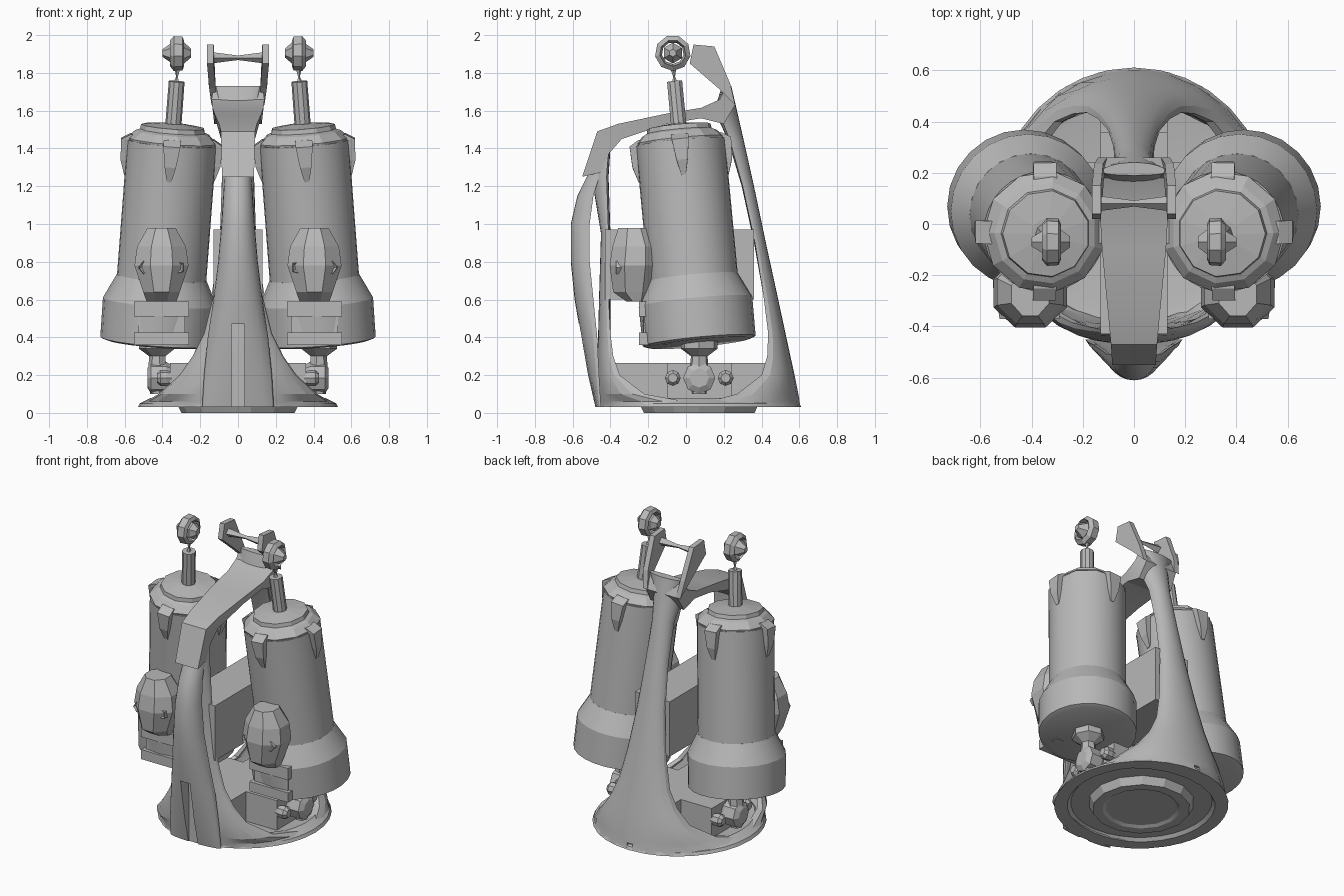
import bpy
import bmesh
import math
from mathutils import Vector, Matrix

if "Cube" in bpy.data.objects:
    bpy.data.objects.remove(bpy.data.objects["Cube"])

grey = bpy.data.materials.new("plain_grey")
grey.use_nodes = True
colour = (0.48, 0.48, 0.48, 1)
grey.diffuse_color = colour
grey.node_tree.nodes["Principled BSDF"].inputs["Base Color"].default_value = colour


def loft(name, rings, side=1, caps=True, smooth=True):
    """Skin a list of equal-length point rings; side=-1 mirrors in x."""
    bm = bmesh.new()
    rows = [[bm.verts.new((p[0] * side, p[1], p[2])) for p in ring] for ring in rings]
    n = len(rows[0])
    for a, b in zip(rows, rows[1:]):
        for i in range(n):
            j = (i + 1) % n
            bm.faces.new((a[i], a[j], b[j], b[i]))
    if caps:
        bm.faces.new(rows[0])
        bm.faces.new(rows[-1])
    bmesh.ops.remove_doubles(bm, verts=bm.verts, dist=0.0005)
    bmesh.ops.recalc_face_normals(bm, faces=bm.faces)
    mesh = bpy.data.meshes.new(name)
    bm.to_mesh(mesh)
    bm.free()
    mesh.materials.append(grey)
    ob = bpy.data.objects.new(name, mesh)
    bpy.context.collection.objects.link(ob)
    if smooth:
        bpy.ops.object.select_all(action='DESELECT')
        ob.select_set(True)
        bpy.context.view_layer.objects.active = ob
        bpy.ops.object.shade_smooth_by_angle(angle=math.radians(20))
    return ob


def circle(r, z, n, ry=None, c=(0, 0), turn=0.0):
    angles = [2 * math.pi * (i + turn) / n for i in range(n)]
    return [Vector((c[0] + r * math.cos(a), c[1] + (ry or r) * math.sin(a), z)) for a in angles]


def lathe(name, profile, mat, side=1, n=12, caps=True, smooth=True):
    rings = [[mat @ p for p in circle(r, z, n)] for r, z in profile]
    return loft(name, rings, side, caps, smooth)


def rect(x0, x1, y0, y1, z):
    return [(x0, y0, z), (x1, y0, z), (x1, y1, z), (x0, y1, z)]


def box(name, x, y, z, side=1):
    return loft(name, [rect(*x, *y, h) for h in z], side, smooth=False)


def cut(ob, x, y, z):
    """Notch an object with a hidden box."""
    cutter = box(ob.name + "_cutter", x, y, z)
    cutter.hide_render = True
    cutter.hide_viewport = True
    mod = ob.modifiers.new("notch", 'BOOLEAN')
    mod.operation = 'DIFFERENCE'
    mod.object = cutter


def strut(name, rows, steps=12):
    """Curved shell: rows hold z, half width, outer y, inner y, edge y."""
    rings = []
    for z, w, yo, yi, ye in rows:
        angles = [math.pi * (i / steps - 0.5) for i in range(steps + 1)]
        outer = [(w * math.sin(a), yo + (ye - yo) * (1 - math.cos(a)), z) for a in angles]
        inner = [(0.9 * w * math.sin(a), yi + (ye - yi) * (1 - math.cos(a)), z)
                 for a in reversed(angles)]
        rings.append(outer + inner)
    return loft(name, rings)


# Round base with a stepped underside
C = (0, 0.07)
loft("base_dish", [circle(r, z, 32, r * 1.02, C) for r, z in
                   ((0.36, 0.05), (0.43, 0.05), (0.45, 0.03), (0.53, 0.03), (0.52, 0.05),
                    (0.46, 0.08), (0.4, 0.065))])
loft("base_foot", [circle(r, z, 14, None, C) for r, z in
                   ((0.22, 0.012), (0.24, 0.0), (0.3, 0.0), (0.33, 0.06))])

# Cross-shaped mount in the base and the block between the cylinders
box("base_cross_bar", (-0.36, 0.36), (-0.1, 0.24), (0.06, 0.265))
box("base_long_bar", (-0.13, 0.13), (-0.4, 0.45), (0.06, 0.265))
box("centre_block", (-0.13, 0.13), (-0.43, 0.36), (0.6, 0.97))

# Back strut, flaring out into the base
back = strut("back_strut", [
    (0.03, 0.53, 0.61, 0.5, 0.07),
    (0.06, 0.49, 0.603, 0.48, 0.12),
    (0.1, 0.42, 0.595, 0.46, 0.27),
    (0.2, 0.31, 0.575, 0.46, 0.4),
    (0.3, 0.24, 0.553, 0.45, 0.43),
    (0.42, 0.185, 0.527, 0.44, 0.435),
    (0.62, 0.14, 0.484, 0.41, 0.41),
    (0.9, 0.1, 0.423, 0.36, 0.365),
    (1.2, 0.08, 0.36, 0.295, 0.3),
    (1.45, 0.075, 0.304, 0.22, 0.23),
    (1.6, 0.1, 0.27, 0.15, 0.17),
    (1.73, 0.13, 0.24, 0.19, 0.2)])
cut(back, (-0.02, 0.02), (0.585, 0.7), (0.0, 0.07))

# Front strut and the separate bowed strip in front of it
strut("front_strut", [
    (0.03, 0.53, -0.47, -0.38, 0.07),
    (0.06, 0.49, -0.47, -0.38, 0.0),
    (0.1, 0.42, -0.47, -0.38, -0.22),
    (0.2, 0.31, -0.47, -0.39, -0.35),
    (0.3, 0.24, -0.47, -0.39, -0.385),
    (0.42, 0.18, -0.465, -0.4, -0.4),
    (0.62, 0.13, -0.46, -0.4, -0.41),
    (0.95, 0.095, -0.45, -0.4, -0.41),
    (1.25, 0.085, -0.5, -0.41, -0.42),
    (1.4, 0.08, -0.49, -0.4, -0.41)])
strip = strut("front_strip", [
    (0.03, 0.19, -0.48, -0.45, -0.45),
    (0.2, 0.18, -0.52, -0.46, -0.46),
    (0.4, 0.16, -0.555, -0.48, -0.47),
    (0.6, 0.13, -0.59, -0.5, -0.49),
    (0.8, 0.105, -0.61, -0.53, -0.51),
    (1.0, 0.088, -0.61, -0.53, -0.51),
    (1.15, 0.078, -0.575, -0.51, -0.49),
    (1.28, 0.07, -0.51, -0.46, -0.45)])
cut(strip, (-0.035, 0.035), (-0.7, -0.472), (0.0, 0.47))

# Top beam: half width, upper and lower edge at each step
beam = [(0.085, (-0.55, 1.25), (-0.42, 1.28)), (0.09, (-0.47, 1.49), (-0.41, 1.37)),
        (0.1, (-0.36, 1.53), (-0.34, 1.45)), (0.125, (-0.1, 1.585), (-0.1, 1.53)),
        (0.135, (0.08, 1.615), (0.08, 1.56)), (0.14, (0.18, 1.66), (0.2, 1.53)),
        (0.13, (0.21, 1.73), (0.26, 1.63))]
loft("top_beam", [[(-w, *u), (w, *u), (w * 0.9, *d), (-w * 0.9, *d)] for w, u, d in beam])

# Fork at the top with a thin bar
for side, word in ((1, "left"), (-1, "right")):
    prong = [(0.26, 1.63), (0.235, 1.74), (0.15, 1.94), (0.04, 1.95), (0.02, 1.85), (0.17, 1.72)]
    loft(word + "_fork_prong", [[(x + 0.025 * math.sin((z - 1.63) * 6), y, z) for y, z in prong]
                                for x in (0.105, 0.14)], side, smooth=False)
loft("fork_bar", [[(x, 0.08 - r, 1.88), (x, 0.08, 1.88 + r), (x, 0.08 + r, 1.88), (x, 0.08, 1.88 - r)]
                  for x, r in ((-0.14, 0.03), (0, 0.012), (0.14, 0.03))], smooth=False)

# Leaning cylinders, built for both sides
foot, tip = Vector((0.43, 0.07, 0.38)), Vector((0.325, -0.06, 1.75))
axis = tip - foot
lean = Matrix.Translation(foot) @ Vector((0, 0, 1)).rotation_difference(axis).to_matrix().to_4x4()
turn_x = Matrix.Rotation(math.pi / 2, 4, 'Y')

for side, word in ((1, "left_"), (-1, "right_")):
    lathe(word + "skirt", [(0.27, -0.01), (0.3, 0.0), (0.302, 0.21), (0.238, 0.34)], lean, side, 24)
    lathe(word + "tube", [(0.237, 0.3), (0.237, 1.06)], lean, side, 32)
    lathe(word + "cap", [(0.23, 1.03), (0.24, 1.07), (0.2, 1.11), (0.175, 1.12), (0.17, 1.145),
                         (0.06, 1.16)], lean, side, 11, smooth=False)
    lathe(word + "rod", [(0.043, 1.12), (0.042, 1.385)], lean, side, 10)
    lathe(word + "pin", [(0.016, 1.38), (0.005, 1.41), (0.016, 1.45)], lean, side, 5, smooth=False)

    # Wedge lugs round the top of the tube
    for k in range(4):
        spin = lean @ Matrix.Rotation(k * math.pi / 2, 4, 'Z')
        wedge = [rect(0.2, 0.24, -0.012, 0.012, 0.87), rect(0.2, 0.265, -0.03, 0.03, 0.95),
                 rect(0.2, 0.27, -0.045, 0.045, 1.06), rect(0.16, 0.22, -0.045, 0.045, 1.09)]
        loft(word + "lug_%d" % (k + 1), [[spin @ Vector(p) for p in ring] for ring in wedge],
             side, smooth=False)

    # Knob: faceted ring with a cross pin
    hub = Matrix.Translation((0.32, -0.07, 1.905)) @ turn_x
    lathe(word + "knob_ring", [(0.092, -0.025), (0.095, 0.02), (0.07, 0.04), (0.058, 0.0),
                               (0.07, -0.035), (0.092, -0.025)], hub, side, 9, caps=False, smooth=False)
    lathe(word + "knob_pin", [(0.025, -0.07), (0.055, -0.035), (0.055, 0.03), (0.02, 0.08)],
          hub, side, 6, smooth=False)

    # Pod with two sockets, and a bracket, on the front of the tube
    pod = [(0.59, 0.085, 0.06, -0.26), (0.64, 0.105, 0.12, -0.275), (0.78, 0.155, 0.145, -0.27),
           (0.88, 0.14, 0.135, -0.265), (0.98, 0.08, 0.09, -0.275)]
    loft(word + "pod", [circle(rx, z, 8, ry, (0.405, yc), 0.5) for z, rx, ry, yc in pod],
         side, smooth=False)
    for part, x in (("inner_socket", 0.32), ("outer_socket", 0.49)):
        face = Matrix.Translation((x, -0.365, 0.77)) @ Matrix.Rotation(math.pi / 2, 4, 'X')
        lathe(word + part, [(0.04, -0.03), (0.035, 0.005), (0.015, -0.01)], face, side, 5, smooth=False)
    for part, z in (("upper_rail", (0.51, 0.59)), ("lower_rail", (0.36, 0.425))):
        box(word + part, (0.26, 0.55), (-0.25, -0.08), z, side)
    box(word + "bracket_back", (0.28, 0.53), (-0.225, -0.08), (0.4, 0.55), side)

    # Link and bolts between skirt and base
    link = Matrix.Translation((0.425, 0.07, 0))
    lathe(word + "link", [(0.04, 0.1), (0.05, 0.24), (0.045, 0.3), (0.1, 0.34), (0.1, 0.39)],
          link, side, 7, smooth=False)
    for part, y, r, x1 in (("main_bolt", 0.07, 0.085, 0.48), ("front_bolt", -0.07, 0.042, 0.43),
                           ("rear_bolt", 0.21, 0.042, 0.43)):
        lathe(word + part, [(r * 0.8, 0.35), (r, 0.38), (r, x1 - 0.02), (r * 0.6, x1)],
              Matrix.Translation((0, y, 0.185)) @ turn_x, side, 8, smooth=False)
